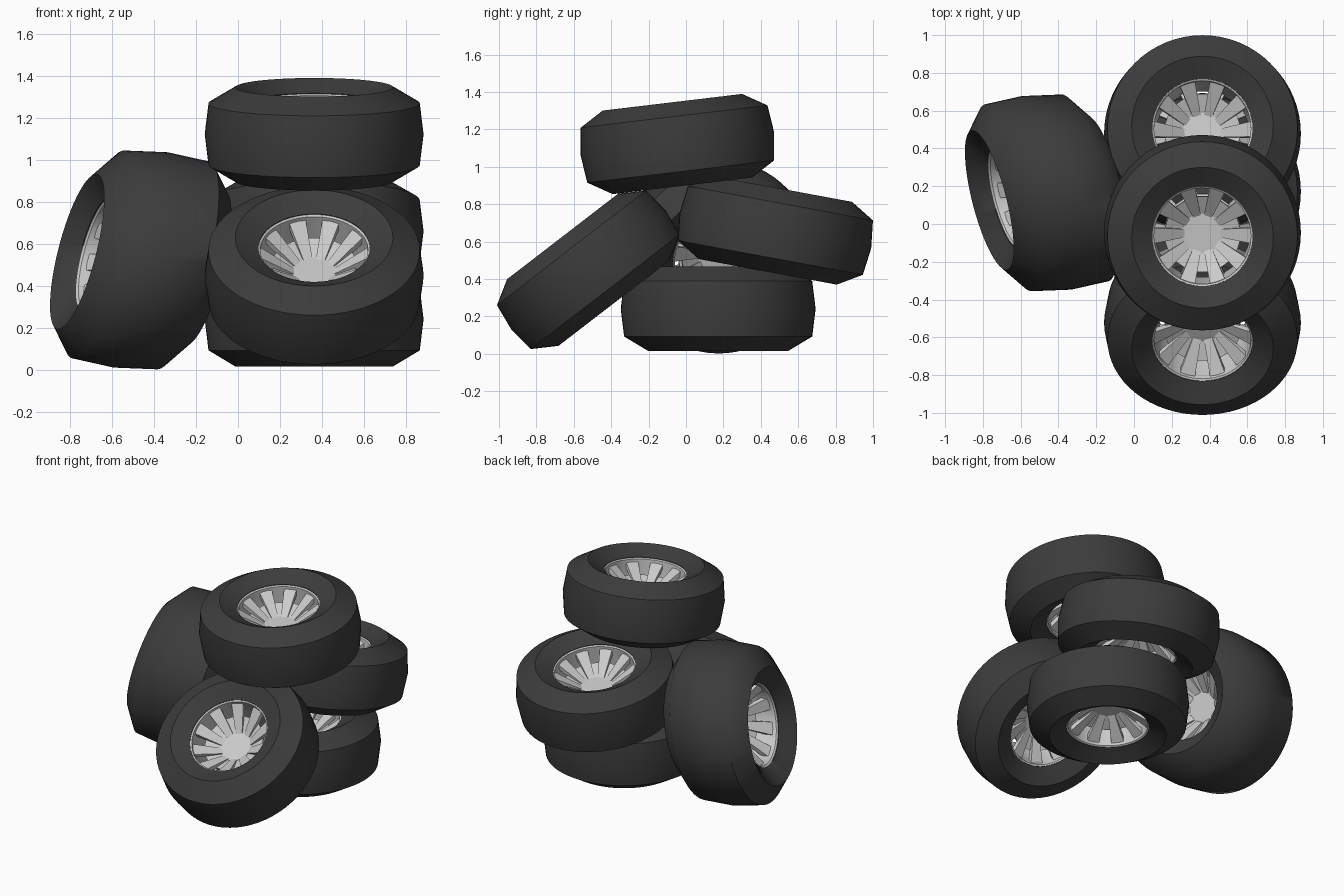
import bpy, bmesh, math
from mathutils import Matrix, Vector

if "Cube" in bpy.data.objects:
    bpy.data.objects.remove(bpy.data.objects["Cube"])

SEG = 64       # sides of the round parts
SPOKES = 10


def material(name, v):
    m = bpy.data.materials.new(name)
    m.diffuse_color = (v, v, v, 1)
    m.use_nodes = True
    m.node_tree.nodes["Principled BSDF"].inputs["Base Color"].default_value = m.diffuse_color
    return m


RUBBER = material("dark_rubber", 0.045)
ALLOY = material("pale_alloy", 0.55)


def lathe(bm, profile, closed=True):
    """Revolve (radius, height) points around z."""
    rings = [[bm.verts.new((r * math.cos(t), r * math.sin(t), a))
              for t in (2 * math.pi * i / SEG for i in range(SEG))] for r, a in profile]
    n = len(rings)
    for k in range(n if closed else n - 1):
        p, q = rings[k], rings[(k + 1) % n]
        for i in range(SEG):
            j = (i + 1) % SEG
            bm.faces.new((p[i], p[j], q[j], q[i]))
    return rings


def bar(bm, angle, inner, outer, thick, side):
    """Tapered spoke; inner and outer are (radius, half width, height)."""
    rot = Matrix.Rotation(angle, 3, 'Z')
    v = [bm.verts.new(rot @ Vector((r, s * w, side * (a - d))))
         for r, w, a in (inner, outer) for d in (0, thick) for s in (-1, 1)]
    for f in ((0, 1, 3, 2), (4, 5, 7, 6), (0, 1, 5, 4), (2, 3, 7, 6), (0, 2, 6, 4), (1, 3, 7, 5)):
        bm.faces.new([v[i] for i in f])


def finish(bm, name, mat, matrix, smooth):
    bmesh.ops.recalc_face_normals(bm, faces=bm.faces)
    bm.transform(matrix)
    mesh = bpy.data.meshes.new(name)
    bm.to_mesh(mesh)
    bm.free()
    mesh.materials.append(mat)
    ob = bpy.data.objects.new(name, mesh)
    bpy.context.collection.objects.link(ob)
    if smooth:
        bpy.ops.object.select_all(action='DESELECT')
        ob.select_set(True)
        bpy.context.view_layer.objects.active = ob
        bpy.ops.object.shade_smooth_by_angle(angle=math.radians(smooth))


def wheel(name, matrix):
    # tyre with chamfered shoulders and sunken side walls
    bm = bmesh.new()
    half = [(0.265, 0.165), (0.375, 0.225), (0.503, 0.148)]
    lathe(bm, half + [(0.521, 0)] + [(r, -a) for r, a in reversed(half)])
    finish(bm, name + "_tyre", RUBBER, matrix, 50)

    # rim barrel inside the tyre
    bm = bmesh.new()
    lathe(bm, [(0.267, 0.163), (0.267, -0.163), (0.256, -0.155), (0.256, 0.155)])
    finish(bm, name + "_rim", ALLOY, matrix, 30)

    # central hub drum
    bm = bmesh.new()
    rings = lathe(bm, [(0.106, 0.025), (0.106, -0.025)], closed=False)
    for ring in rings:
        bm.faces.new(ring)
    finish(bm, name + "_hub", ALLOY, matrix, 30)

    # spokes flaring out to both rim edges, with short webs between them
    bm = bmesh.new()
    for side in (1, -1):
        for i in range(SPOKES):
            t = 2 * math.pi * i / SPOKES
            bar(bm, t, (0.095, 0.022, 0.025), (0.261, 0.042, 0.14), 0.035, side)
            bar(bm, t + math.pi / SPOKES, (0.095, 0.014, 0.018), (0.2, 0.032, 0.07), 0.025, side)
    finish(bm, name + "_spokes", ALLOY, matrix, 0)


# wheels in the pile: name, y, z, tilt about x
X = 0.3625
for name, y, z, tilt in (("bottom_wheel", 0.172, 0.241, 0),
                         ("top_wheel", -0.046, 1.122, 6.8),
                         ("rear_wheel", 0.478, 0.66, -10.5),
                         ("front_wheel", -0.522, 0.45, 37.6)):
    wheel(name, Matrix.Translation((X, y, z)) @ Matrix.Rotation(math.radians(tilt), 4, 'X'))

# wider wheel leaning against the left side
axis = Vector((-0.969, -0.175, 0.175)).normalized()
lean = Vector((0, 0, 1)).rotation_difference(axis).to_matrix().to_4x4()
wheel("side_wheel", Matrix.Translation((-0.463, 0.165, 0.5235)) @ Matrix.Diagonal((1.39, 1, 1, 1)) @ lean)
